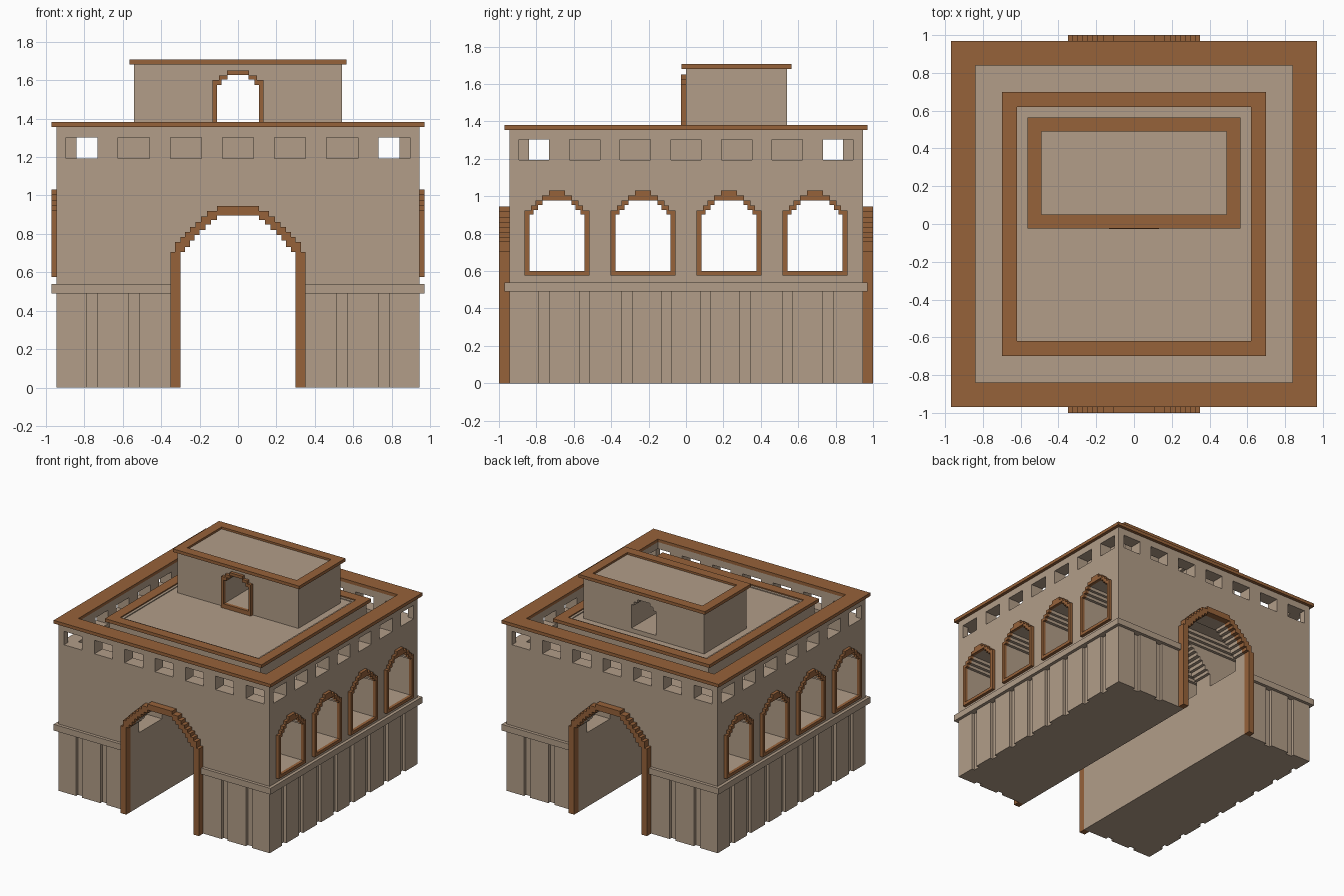
import bpy, bmesh

if "Cube" in bpy.data.objects:
    bpy.data.objects.remove(bpy.data.objects["Cube"])

def material(name, col):
    m = bpy.data.materials.new(name)
    m.diffuse_color = (*col, 1)
    m.use_nodes = True
    m.node_tree.nodes["Principled BSDF"].inputs["Base Color"].default_value = m.diffuse_color
    return m

STONE = material("tan_stone", (0.445, 0.337, 0.246))
TRIM = material("brown_trim", (0.305, 0.122, 0.042))

# ---------- helpers ----------
def finish(name, bm, mat):
    bmesh.ops.recalc_face_normals(bm, faces=bm.faces)
    me = bpy.data.meshes.new(name)
    bm.to_mesh(me)
    bm.free()
    me.materials.append(mat)
    ob = bpy.data.objects.new(name, me)
    bpy.context.collection.objects.link(ob)
    return ob

def add_prism(bm, pts, axis, a, b):
    """Extrude a (u, z) outline along x or y from a to b."""
    def at(t):
        return [bm.verts.new((u, t, z) if axis == 'y' else (t, u, z)) for u, z in pts]
    A, B = at(a), at(b)
    bm.faces.new(A)
    bm.faces.new(B[::-1])
    n = len(pts)
    for i in range(n):
        j = (i + 1) % n
        bm.faces.new((A[i], B[i], B[j], A[j]))

def add_box(bm, x0, x1, y0, y1, z0, z1):
    add_prism(bm, [(x0, z0), (x1, z0), (x1, z1), (x0, z1)], 'y', y0, y1)

def add_ring(bm, outer, inner, z0, z1):
    """Rectangular ring; outer and inner are (x0, x1, y0, y1)."""
    def loop(r, z):
        x0, x1, y0, y1 = r
        return [bm.verts.new((x, y, z)) for x, y in ((x0, y0), (x1, y0), (x1, y1), (x0, y1))]
    L = [loop(outer, z0), loop(outer, z1), loop(inner, z1), loop(inner, z0)]
    for k in range(4):
        P, Q = L[k], L[(k + 1) % 4]
        for i in range(4):
            j = (i + 1) % 4
            bm.faces.new((P[i], P[j], Q[j], Q[i]))

def stepped(steps, zb, c=0.0):
    """Stepped arch outline from (half width, top z) pairs."""
    right = [(steps[0][0], zb)]
    for i, (h, z) in enumerate(steps):
        right.append((h, z))
        if i + 1 < len(steps):
            right.append((steps[i + 1][0], z))
    return [(c + h, z) for h, z in right] + [(c - h, z) for h, z in reversed(right)]

def arch_frame(outer, inner, zb, c=0.0):
    return stepped(outer, zb, c) + stepped(inner, zb, c)[::-1]

def cut(ob, cutters):
    for bm in cutters:
        c = finish("cutter", bm, STONE)
        c.hide_render = True
        m = ob.modifiers.new("cut", 'BOOLEAN')
        m.operation, m.solver, m.object = 'DIFFERENCE', 'EXACT', c
    dg = bpy.context.evaluated_depsgraph_get()
    me = bpy.data.meshes.new_from_object(ob.evaluated_get(dg))
    used = [m.object for m in ob.modifiers]
    ob.modifiers.clear()
    ob.data = me
    me.materials.clear()
    me.materials.append(STONE)
    me.polygons.foreach_set("material_index", [0] * len(me.polygons))
    for c in used:
        bpy.data.objects.remove(c)

def sq(r):
    return (-r, r, -r, r)

# ---------- arch outlines ----------
GATE_OUT = [(.35, .705), (.327, .757), (.30, .783), (.275, .81), (.25, .835),
            (.222, .862), (.192, .89), (.162, .92), (.11, .945)]
GATE_IN = [(.30, .705), (.276, .732), (.25, .765), (.226, .795), (.2, .82),
           (.168, .848), (.14, .872), (.11, .897)]
WIN_OUT = [(.173, .924), (.14, .95), (.115, .977), (.08, 1.004), (.042, 1.03)]
WIN_IN = [(.148, .902), (.125, .926), (.10, .952), (.078, .978)]
DOOR_OUT = [(.132, 1.60), (.10, 1.625), (.058, 1.65)]
DOOR_IN = [(.11, 1.575), (.085, 1.602), (.055, 1.627)]
WIN_C = (-.69, -.23, .23, .69)
W = .945

# ---------- main building ----------
bm = bmesh.new()
add_box(bm, -W, W, -W, W, 0, 1.357)
body = finish("main_walls", bm, STONE)

pit = bmesh.new()                       # roof walkway behind the parapet
add_box(pit, -.84, .84, -.84, .84, 1.165, 1.5)
gate = bmesh.new()                      # main passage
add_prism(gate, stepped(GATE_IN, -.1), 'y', -1.2, 1.2)
wins = bmesh.new()                      # side arches
for c in WIN_C:
    add_prism(wins, stepped(WIN_IN, .60, c), 'x', -1.2, 1.2)
slots_y, slots_x, grooves = bmesh.new(), bmesh.new(), bmesh.new()
for s in (-1, 1):
    lo, hi = sorted((s * .82, s * 1.1))
    for i in range(-3, 4):              # parapet openings
        c = i * .271
        add_box(slots_y, c - .081, c + .081, lo, hi, 1.193, 1.302)
        add_box(slots_x, lo, hi, c - .081, c + .081, 1.193, 1.302)
    lo, hi = sorted((s * .92, s * 1.1))
    for g in (.104, .315, .543, .76):   # narrow grooves in the base
        for c in (-g, g):
            add_box(grooves, lo, hi, c - .027, c + .027, -.1, .50)
            if g > .5:
                add_box(grooves, c - .027, c + .027, lo, hi, -.1, .50)
cut(body, [pit, gate, wins, slots_y, slots_x, grooves])

# ledge above the base, broken at the passages
bm = bmesh.new()
for s in (-1, 1):
    x0, x1 = sorted((s * .91, s * .97))
    add_box(bm, x0, x1, -.97, .97, .49, .54)
    for t in (-1, 1):
        x0, x1 = sorted((s * .34, s * .91))
        y0, y1 = sorted((t * .91, t * .97))
        add_box(bm, x0, x1, y0, y1, .49, .54)
finish("base_ledge", bm, STONE)

# parapet coping
bm = bmesh.new()
add_ring(bm, sq(.97), sq(.84), 1.355, 1.381)
finish("parapet_trim", bm, TRIM)

# gate frames
bm = bmesh.new()
for a, b in ((-1, -W), (W, 1)):
    add_prism(bm, arch_frame(GATE_OUT, GATE_IN, 0), 'y', a, b)
finish("gate_frames", bm, TRIM)

# side window frames with sills
bm = bmesh.new()
for a, b in ((-.97, -W), (W, .97)):
    for c in WIN_C:
        add_prism(bm, arch_frame(WIN_OUT, WIN_IN, .60, c), 'x', a, b)
        add_box(bm, a, b, c - .173, c + .173, .575, .60)
finish("window_frames", bm, TRIM)

# ---------- raised roof terrace ----------
bm = bmesh.new()
add_ring(bm, sq(.675), sq(.60), 1.16, 1.355)
add_box(bm, -.60, .60, -.60, .60, 1.16, 1.348)
finish("terrace", bm, STONE)
bm = bmesh.new()
add_ring(bm, sq(.70), sq(.62), 1.338, 1.364)
finish("terrace_trim", bm, TRIM)

# ---------- rooftop room ----------
bm = bmesh.new()
add_box(bm, -.54, .54, 0, .54, 1.34, 1.69)
room = finish("rooftop_room", bm, STONE)
door = bmesh.new()
add_prism(door, stepped(DOOR_IN, 1.383), 'y', -.3, .8)
cut(room, [door])
bm = bmesh.new()
add_ring(bm, (-.565, .565, -.025, .565), (-.49, .49, .05, .49), 1.681, 1.706)
finish("room_trim", bm, TRIM)
bm = bmesh.new()
add_prism(bm, arch_frame(DOOR_OUT, DOOR_IN, 1.383), 'y', -.026, 0)
add_box(bm, -.132, .132, -.026, 0, 1.348, 1.383)
finish("door_frame", bm, TRIM)
